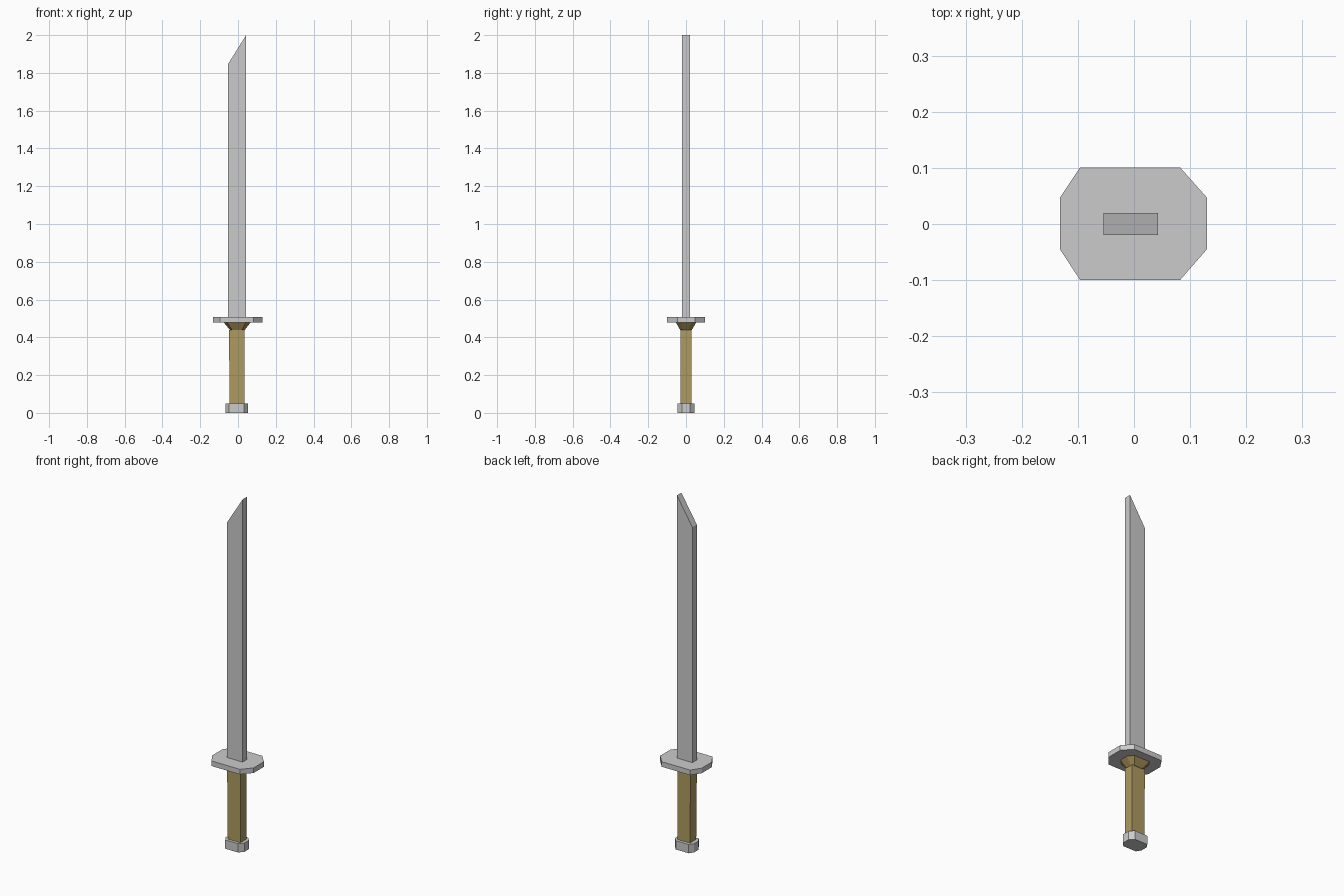
import bpy, bmesh

if "Cube" in bpy.data.objects:
    bpy.data.objects.remove(bpy.data.objects["Cube"])

# Shared eight-sided outline of the guard, reused for the collar and pommel
OCTAGON = [(-0.132, -0.045), (-0.096, -0.1), (0.082, -0.1), (0.13, -0.045),
           (0.13, 0.047), (0.082, 0.101), (-0.096, 0.101), (-0.132, 0.047)]


def rect(x0, x1, y0, y1):
    return [(x0, y0), (x1, y0), (x1, y1), (x0, y1)]


def octagon(sx, sy, ox=0.0):
    return [(x * sx + ox, y * sy) for x, y in OCTAGON]


def loft(name, rings, mat=None):
    """Skin a stack of (outline, z) rings and cap both ends."""
    bm = bmesh.new()
    loops = [[bm.verts.new((x, y, z)) for x, y in pts] for pts, z in rings]
    n = len(loops[0])
    for a, b in zip(loops, loops[1:]):
        for i in range(n):
            j = (i + 1) % n
            bm.faces.new((a[i], a[j], b[j], b[i]))
    bm.faces.new(loops[0][::-1])
    bm.faces.new(loops[-1])
    me = bpy.data.meshes.new(name)
    bm.to_mesh(me)
    bm.free()
    ob = bpy.data.objects.new(name, me)
    bpy.context.collection.objects.link(ob)
    if mat:
        me.materials.append(mat)
    return ob


wood = bpy.data.materials.new("brown_wrap")
wood.diffuse_color = (0.43, 0.33, 0.12, 1)
wood.use_nodes = True
wood.node_tree.nodes["Principled BSDF"].inputs["Base Color"].default_value = wood.diffuse_color
dark = bpy.data.materials.new("dark_brown")
dark.diffuse_color = (0.36, 0.25, 0.09, 1)
dark.use_nodes = True
dark.node_tree.nodes["Principled BSDF"].inputs["Base Color"].default_value = dark.diffuse_color

# Blade with a slanted tip
blade = loft("blade", [(rect(-0.054, 0.043, -0.02, 0.02), 0.507),
                       (rect(-0.054, 0.043, -0.02, 0.02), 2.0)])
for v in blade.data.vertices:
    if v.co.z > 1.9 and v.co.x < 0:
        v.co.z = 1.845

# Guard plate
loft("guard", [(OCTAGON, 0.478), (OCTAGON, 0.507)])

# Flared collar under the guard
loft("collar", [(octagon(0.29, 0.3, -0.003), 0.438),
                (octagon(0.54, 0.53, -0.004), 0.478)], dark)

# Grip
loft("grip", [(rect(-0.044, 0.035, -0.029, 0.028), 0.05),
              (rect(-0.048, 0.035, -0.029, 0.028), 0.44)], wood)

# Pommel
loft("pommel", [(octagon(0.455, 0.45, -0.005), 0.0),
                (octagon(0.455, 0.45, -0.005), 0.05)])
